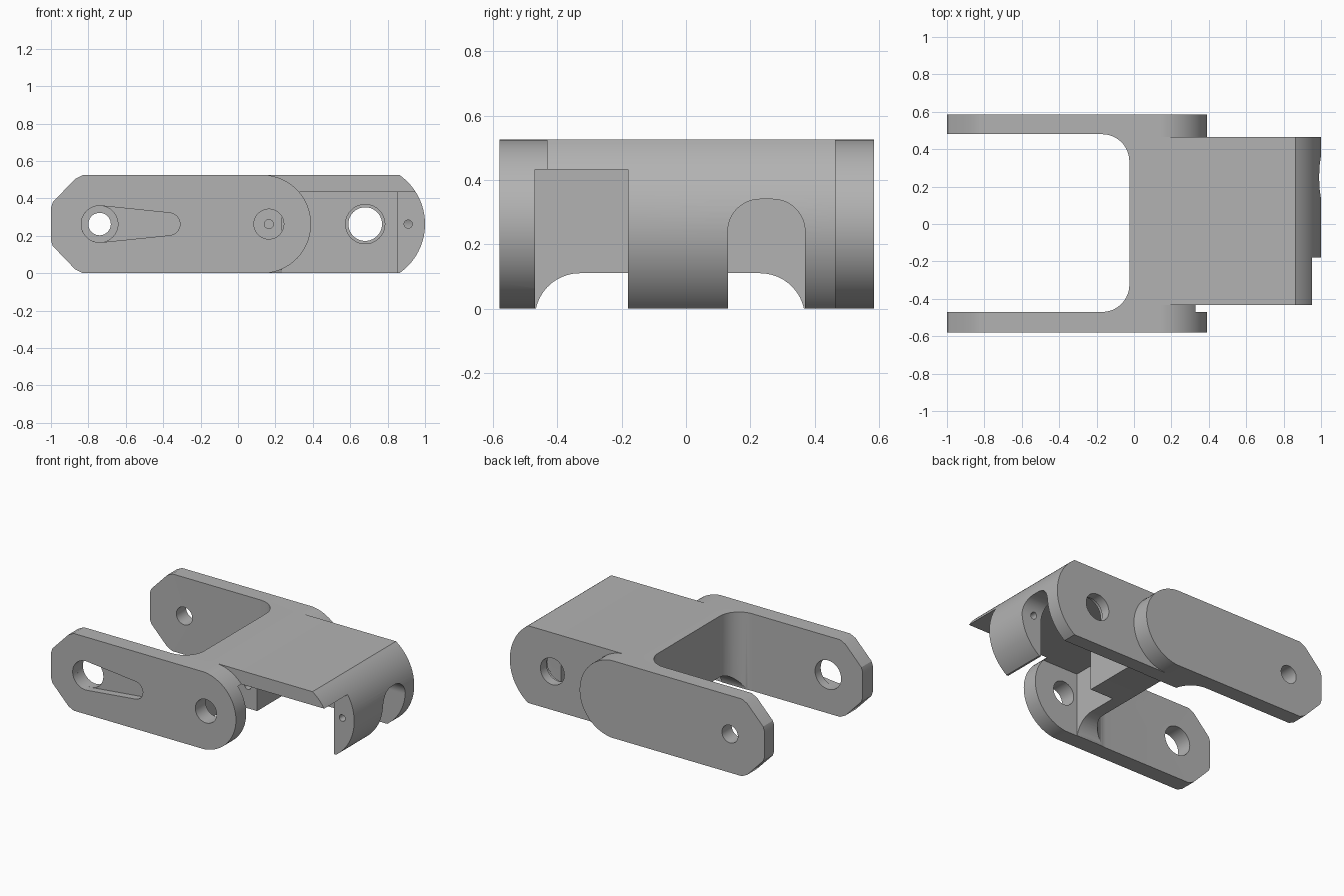
import bpy, bmesh
from math import sin, cos, radians

if "Cube" in bpy.data.objects:
    bpy.data.objects.remove(bpy.data.objects["Cube"], do_unlink=True)

H = 0.525            # link height
MID = H / 2          # height of every pivot axis

metal = bpy.data.materials.new("satin grey")
metal.use_nodes = True
GREY = (0.45, 0.45, 0.45, 1)
metal.diffuse_color = GREY
metal.node_tree.nodes["Principled BSDF"].inputs["Base Color"].default_value = GREY


def arc(cx, cy, r, start, end, steps=16):
    """Points along a circular arc, angles in degrees."""
    angles = [radians(start + (end - start) * i / steps) for i in range(steps + 1)]
    return [(cx + r * cos(a), cy + r * sin(a)) for a in angles]


def prism(name, profile, axis, low, high):
    """Extrude a flat profile along x, y or z."""
    place = {"x": lambda u, v, d: (d, u, v),
             "y": lambda u, v, d: (u, d, v),
             "z": lambda u, v, d: (u, v, d)}[axis]
    bm = bmesh.new()
    bottom = [bm.verts.new(place(u, v, low)) for u, v in profile]
    top = [bm.verts.new(place(u, v, high)) for u, v in profile]
    bm.faces.new(bottom)
    bm.faces.new(top)
    n = len(profile)
    for i in range(n):
        j = (i + 1) % n
        bm.faces.new((bottom[i], bottom[j], top[j], top[i]))
    bmesh.ops.recalc_face_normals(bm, faces=bm.faces)
    mesh = bpy.data.meshes.new(name)
    bm.to_mesh(mesh)
    bm.free()
    mesh.materials.append(metal)
    obj = bpy.data.objects.new(name, mesh)
    bpy.context.collection.objects.link(obj)
    return obj


def rect(u0, u1, v0, v1):
    return [(u0, v0), (u1, v0), (u1, v1), (u0, v1)]


def disc(x, r):
    return arc(x, MID, r, 0, 351, 39)


# Whole side outline: chamfered fork end, round knuckle end
half = [(-1, 0.35), (-0.99, 0.38), (-0.87, 0.505), (-0.83, H)]
nose = arc(0.68, MID, 0.32, 55.1, -55.1, 32)
outline = half + [(0.863, H)] + nose[1:-1] + [(0.863, 0)]
outline += [(x, H - z) for x, z in reversed(half)]
link = prism("link_body", outline, "y", -0.58, 0.585)


def cut(name, profile, axis, low, high):
    cutter = prism(name, profile, axis, low, high)
    cutter.hide_render = True
    mod = link.modifiers.new(name, "BOOLEAN")
    mod.operation = "DIFFERENCE"
    mod.solver = "EXACT"
    mod.object = cutter
    bpy.context.view_layer.objects.active = link
    bpy.ops.object.modifier_apply(modifier=name)
    bpy.data.objects.remove(cutter, do_unlink=True)


# Gap between the fork arms, with filleted inner corners
gap = [(-1.2, -0.47)] + arc(-0.17, -0.325, 0.145, -90, 0)
gap += arc(-0.17, 0.335, 0.145, 0, 90) + [(-1.2, 0.48)]
cut("fork_gap", gap, "z", -0.2, 0.8)

# Narrower knuckle beyond the rounded arm ends
beyond = arc(0.127, MID, 0.2635, 88, -88, 32) + [(0.14, -0.2), (1.2, -0.2), (1.2, 0.8), (0.14, 0.8)]
cut("front_arm_end", beyond, "y", -0.8, -0.432)
cut("back_arm_end", beyond, "y", 0.465, 0.8)

# Hollow knuckle, open front side and pocket behind the front arm
cut("knuckle_hollow", rect(0.235, 0.85, -0.2, 0.433), "y", -0.47, 0.37)
cut("open_front", rect(0.8, 1.2, -0.2, 0.433), "y", -0.5, -0.18)
cut("pivot_pocket", rect(0.06, 0.3, -0.2, 0.433), "y", -0.47, -0.13)

# Arched underside of the web
arch = [(-0.47, -0.2)] + arc(-0.33, -0.03, 0.14, 168, 90, 10)
arch += arc(0.23, -0.03, 0.14, 90, 12, 10) + [(0.37, -0.2)]
cut("web_arch", arch, "x", -0.3, 0.4)

# Arched slot through the nose
slot = [(0.13, -0.2)] + arc(0.23, 0.24, 0.1, 180, 90) + arc(0.27, 0.24, 0.1, 90, 0) + [(0.37, -0.2)]
cut("nose_slot", slot, "x", 0.7, 1.2)

# Pivot and pin holes
for name, x, r, low, high in (
        ("front_fork_hole", -0.74, 0.098, -0.7, -0.4),
        ("back_fork_hole", -0.74, 0.06, 0.4, 0.7),
        ("front_arm_hole", 0.165, 0.08, -0.7, -0.4),
        ("web_pin_hole", 0.165, 0.024, -0.2, 0.1),
        ("knuckle_hole", 0.68, 0.09, 0.3, 0.6),
        ("knuckle_counterbore", 0.68, 0.105, 0.3, 0.4),
        ("nose_pin_hole", 0.91, 0.022, -0.3, 0.2)):
    cut(name, disc(x, r), "y", low, high)

# Tapered blind recess beside the front fork hole
recess = arc(-0.74, MID, 0.098, 84, 276, 24) + arc(-0.37, MID, 0.06, -84, 84)
cut("tapered_recess", recess, "y", -0.7, -0.53)

bpy.ops.object.select_all(action="DESELECT")
link.select_set(True)
bpy.context.view_layer.objects.active = link
bpy.ops.object.shade_smooth_by_angle(angle=radians(25))
